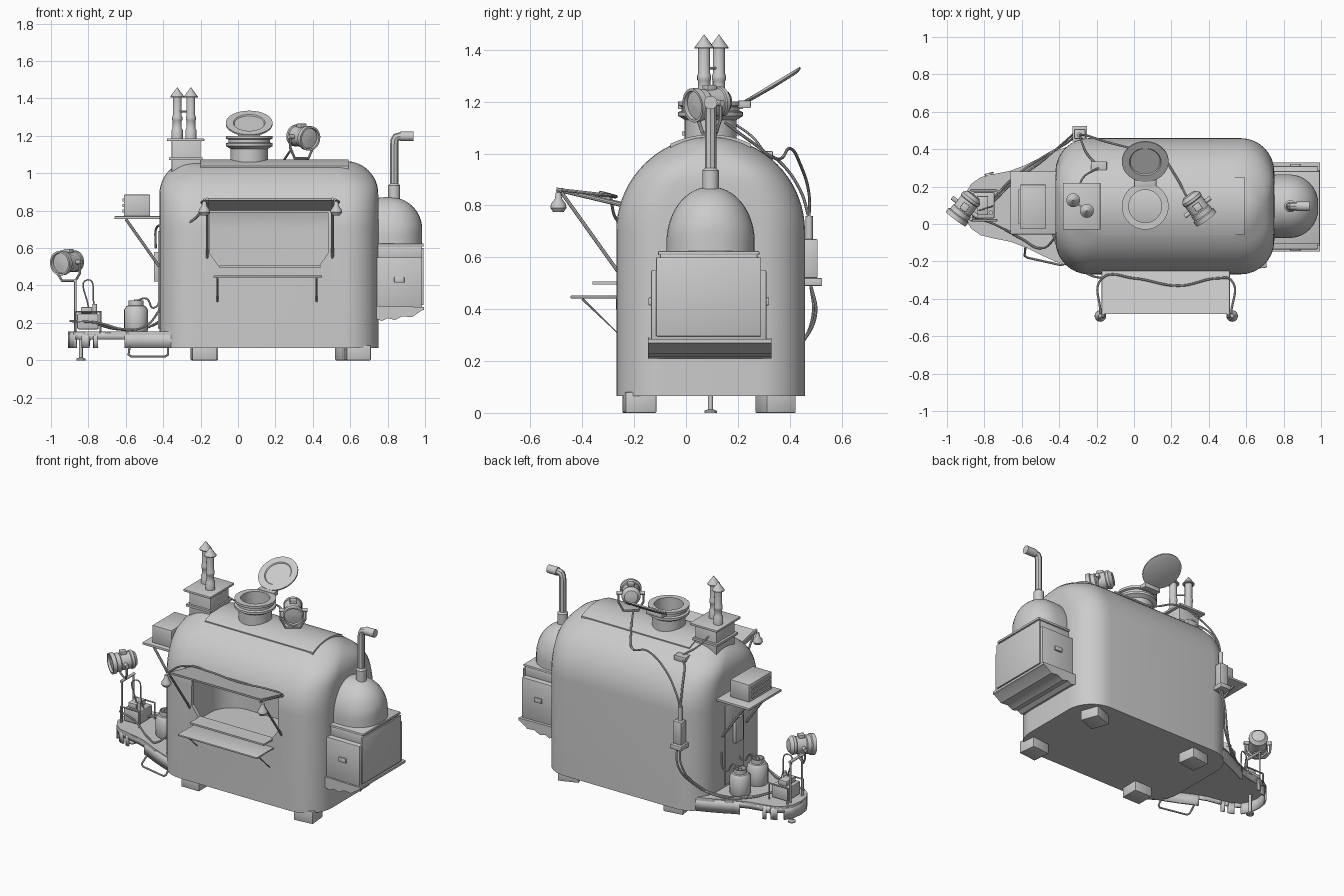
import bpy, bmesh, math
from mathutils import Vector as V, Matrix

CY = 0.095  # centre line of the whole wagon in y


def finish(name, bm):
    bmesh.ops.remove_doubles(bm, verts=bm.verts, dist=1e-5)
    bmesh.ops.recalc_face_normals(bm, faces=bm.faces)
    me = bpy.data.meshes.new(name)
    bm.to_mesh(me)
    bm.free()
    ob = bpy.data.objects.new(name, me)
    bpy.context.collection.objects.link(ob)
    return ob


def box(name, lo, hi, bevel=0.0, rz=0.0):
    lo, hi = V(lo), V(hi)
    bm = bmesh.new()
    bmesh.ops.create_cube(bm, size=1, matrix=Matrix.Translation((lo + hi) / 2)
                          @ Matrix.Rotation(rz, 4, 'Z') @ Matrix.Diagonal((*(hi - lo), 1)))
    if bevel:
        bmesh.ops.bevel(bm, geom=bm.edges[:], offset=bevel, segments=2, profile=0.5, affect='EDGES')
    return finish(name, bm)


def rings(name, loops, caps=True):
    bm = bmesh.new()
    rows = [[bm.verts.new(p) for p in loop] for loop in loops]
    n = len(rows[0])
    for a, b in zip(rows, rows[1:]):
        for i in range(n):
            j = (i + 1) % n
            bm.faces.new((a[i], a[j], b[j], b[i]))
    if caps:
        bm.faces.new(rows[0][::-1])
        bm.faces.new(rows[-1])
    return finish(name, bm)


def lathe(name, origin, axis, profile, n=24, caps=True):
    m = V((0, 0, 1)).rotation_difference(V(axis)).to_matrix()
    ang = [2 * math.pi * i / n for i in range(n)]
    return rings(name, [[V(origin) + m @ V((max(r, 1e-4) * math.cos(a), max(r, 1e-4) * math.sin(a), z))
                         for a in ang] for r, z in profile], caps)


def rod(name, p, q, r, n=12):
    return lathe(name, p, V(q) - V(p), [(r, 0), (r, (V(q) - V(p)).length)], n)


def prism(name, pts, axis, lo, hi):
    def put(p, t):
        return {'x': (t, *p), 'y': (p[0], t, p[1]), 'z': (*p, t)}[axis]
    return rings(name, [[put(p, t) for p in pts] for t in (lo, hi)])


def cable(name, pts, r=0.006, smooth=True):
    cu = bpy.data.curves.new(name, 'CURVE')
    cu.dimensions, cu.bevel_depth, cu.bevel_resolution, cu.use_fill_caps = '3D', r, 2, True
    sp = cu.splines.new('BEZIER')
    sp.bezier_points.add(len(pts) - 1)
    sp.resolution_u = 8 if smooth else 1
    for b, p in zip(sp.bezier_points, pts):
        b.co = p
        b.handle_left_type = b.handle_right_type = 'AUTO' if smooth else 'VECTOR'
    tmp = bpy.data.objects.new(name + "_path", cu)
    bpy.context.collection.objects.link(tmp)
    me = bpy.data.meshes.new_from_object(tmp.evaluated_get(bpy.context.evaluated_depsgraph_get()))
    bpy.data.objects.remove(tmp)
    ob = bpy.data.objects.new(name, me)
    bpy.context.collection.objects.link(ob)


def shell(name, cx, a, b, r, z0, zb, za, top):
    """Rounded plan walls closing into an arch (from zb) with rounded ends (from za)."""
    loops = []
    for z in [z0, zb] + [zb + (top - zb) * math.sin(math.pi / 2 * k / 18) for k in range(1, 19)]:
        hb = b * math.sqrt(max(0, 1 - (max(0, z - zb) / (top - zb)) ** 2)) + 0.002
        e = top - za
        ha = a - e * (1 - math.sqrt(max(0, 1 - (max(0, z - za) / e) ** 2)))
        rr = min(r, hb * 0.99, ha * 0.99)
        loop = []
        for q, (sx, sy) in enumerate([(1, 1), (-1, 1), (-1, -1), (1, -1)]):
            for k in range(9):
                t = math.pi / 2 * (q + k / 8)
                loop.append((cx + sx * (ha - rr) + rr * math.cos(t), CY + sy * (hb - rr) + rr * math.sin(t), z))
        loops.append(loop)
    return rings(name, loops)


# main arched body, hollowed, with the serving window cut through the front
body = shell("body", 0.165, 0.585, 0.362, 0.18, 0.065, 0.7, 0.89, 1.065)
room = shell("room_cutter", 0.165, 0.56, 0.337, 0.16, 0.25, 0.7, 0.88, 1.035)
window = prism("window_cutter", [(-0.15, 0.57), (-0.1, 0.5), (0.43, 0.5), (0.48, 0.57), (0.48, 0.79), (-0.15, 0.79)],
               'y', -0.4, 0.0)
bpy.context.view_layer.objects.active = body
for cutter in (room, window):
    cutter.hide_render = True
    mod = body.modifiers.new("cut", 'BOOLEAN')
    mod.object, mod.operation, mod.solver = cutter, 'DIFFERENCE', 'EXACT'
    bpy.ops.object.modifier_apply(modifier=mod.name)
    bpy.data.objects.remove(cutter)

# curved roof sheet
ys = [-0.155 + 0.31 * i / 12 for i in range(13)]
arc = [(CY + y, 0.7 + 0.365 * math.sqrt(1 - (y / 0.362) ** 2)) for y in ys]
prism("roof_sheet", [(y, z + 0.008) for y, z in arc] + [(y, z - 0.01) for y, z in arc[::-1]], 'x', -0.2, 0.59)

# feet
for i, (x, y, r) in enumerate([(-0.18, -0.185, 0), (-0.18, 0.345, 0.15), (0.64, -0.18, 0.1), (0.6, 0.345, 0.35)]):
    box(f"foot_{i}", (x - 0.065, y - 0.06, 0), (x + 0.065, y + 0.06, 0.08), 0.004, r)

# roof hatch with open lid
lathe("hatch_collar", (0.06, CY, 0), (0, 0, 1), [(0.088, 1.03), (0.1, 1.03), (0.1, 1.13), (0.125, 1.145), (0.125, 1.16),
      (0.112, 1.165), (0.112, 1.18), (0.125, 1.185), (0.125, 1.2), (0.088, 1.2), (0.088, 1.03)], 32, False)
tilt = V((0, -0.515, 0.857))
lathe("hatch_lid", (0.06, 0.335, 1.265), tilt, [(0, -0.012), (0.1, -0.01), (0.125, -0.003), (0.125, 0.006), (0.085, 0.006),
      (0.08, 0.0), (0, 0.0)], 32)
box("hatch_hinge", (0.0, 0.2, 1.175), (0.12, 0.25, 1.205), 0.005)

# chimney box with two capped flues
box("chimney_base", (-0.355, 0.0, 0.97), (-0.2, 0.19, 1.18), 0.003)
box("chimney_flashing", (-0.37, -0.015, 1.07), (-0.19, 0.205, 1.085))
box("chimney_top", (-0.38, -0.03, 1.172), (-0.18, 0.22, 1.186), 0.003)
for i, (x, y) in enumerate([(-0.325, 0.127), (-0.252, 0.07)]):
    lathe(f"flue_{i}", (x, y, 0), (0, 0, 1), [(0.03, 1.18), (0.03, 1.23), (0.024, 1.24), (0.024, 1.28), (0.027, 1.285),
          (0.027, 1.3), (0.023, 1.31), (0.023, 1.41)], 16)
    lathe(f"flue_cap_{i}", (x, y, 1.405), (0, 0, 1), [(0.037, 0), (0.037, 0.005), (0.0, 0.055)], 16)
rod("flue_tie", (-0.325, 0.127, 1.33), (-0.252, 0.07, 1.33), 0.005)


# spotlights
def spotlight(name, c, d, drop):
    c, d = V(c), V(d).normalized()
    lathe(name + "_barrel", c, d, [(0.0, -0.085), (0.04, -0.08), (0.052, -0.065), (0.058, -0.06), (0.058, -0.045), (0.054, -0.04),
          (0.054, 0.02), (0.058, 0.025), (0.058, 0.05), (0.066, 0.055), (0.066, 0.08), (0.056, 0.08), (0.054, 0.065), (0, 0.072)])
    s = d.cross(V((0, 0, 1))).normalized()
    dn = V((0, 0, -1))
    cable(name + "_yoke", [c + s * 0.075, c + s * 0.075 + dn * 0.06, c + s * 0.045 + dn * drop, c - s * 0.045 + dn * drop,
          c - s * 0.075 + dn * 0.06, c - s * 0.075], 0.007, False)
    rod(name + "_pivot", c + s * 0.085, c - s * 0.085, 0.012)
    box(name + "_box", c + V((-0.02, -0.02, 0.045)), c + V((0.02, 0.02, 0.07)), 0.003, math.atan2(d.y, d.x))


spotlight("roof_spotlight", (0.34, 0.09, 1.195), (0.58, -0.8, -0.12), 0.115)
spotlight("deck_spotlight", (-0.905, 0.09, 0.525), (-0.6, -0.8, -0.08), 0.1)
for i, y in enumerate((0.03, 0.15)):
    rod(f"spotlight_post_{i}", (-0.87, y, 0.15), (-0.87, y, 0.43), 0.006)
rod("spotlight_crossbar", (-0.87, 0.02, 0.425), (-0.87, 0.16, 0.425), 0.009)

# bread-oven style annex on the right
box("oven_body", (0.72, -0.135, 0.28), (0.985, 0.31, 0.55), 0.006)
box("oven_upper", (0.72, -0.1, 0.54), (0.985, 0.275, 0.61), 0.003)
box("oven_top_slab", (0.72, -0.108, 0.608), (0.992, 0.283, 0.624), 0.004)
box("oven_door", (0.98, -0.115, 0.295), (0.993, 0.29, 0.6), 0.004)
prism("oven_tray", [(0.73, 0.29), (0.73, 0.225), (0.77, 0.21), (0.8, 0.225), (0.84, 0.215), (0.88, 0.235), (0.93, 0.23), (0.98, 0.265),
      (0.995, 0.27), (0.995, 0.285)], 'y', -0.147, 0.33)
for s in (-1, 1):
    y = CY - 0.007 + s * 0.225
    box(f"oven_latch_{s}", (0.835, y - 0.008, 0.415), (0.89, y + 0.008, 0.445), 0.004)
shell("oven_dome", 0.8, 0.185, 0.168, 0.155, 0.6, 0.66, 0.7, 0.872)
lathe("stovepipe_sleeve", (0.835, CY, 0), (0, 0, 1), [(0.032, 0.83), (0.032, 0.935), (0.022, 0.945)], 20)
bend = [(0.835, CY, 0.9), (0.835, CY, 1.15), (0.837, CY, 1.175), (0.845, CY, 1.192), (0.865, CY, 1.197), (0.935, CY, 1.197)]
cable("stovepipe", bend, 0.022, False)
rod("stovepipe_end", (0.87, CY, 1.197), (0.938, CY, 1.197), 0.026, 16)

# awning with struts and hanging lamps
prism("awning", [(-0.25, 0.8), (-0.48, 0.855), (-0.482, 0.868), (-0.25, 0.815)], 'x', -0.165, 0.505)
for i, x in enumerate((-0.165, 0.505)):
    cable(f"awning_arm_{i}", [(x, -0.24, 0.8), (x, -0.5, 0.862)], 0.008, False)
    cable(f"awning_strut_{i}", [(x, -0.48, 0.85), (x, -0.255, 0.535)], 0.007, False)
    lathe(f"hanging_lamp_{i}", (x + (0.02 if i else -0.015), -0.492, 0), (0, 0, 1), [(0.02, 0.775), (0.031, 0.79), (0.029, 0.805),
          (0.014, 0.825), (0.01, 0.85), (0.0, 0.855)], 16)
cable("awning_cable", [(-0.18, -0.48, 0.86), (-0.17, -0.29, 0.835), (0.0, -0.29, 0.84), (0.24, -0.33, 0.85), (0.45, -0.29, 0.84),
      (0.52, -0.3, 0.84), (0.52, -0.48, 0.86)])
cable("window_cable", [(-0.17, -0.29, 0.83), (-0.24, -0.27, 0.75), (-0.37, -0.18, 0.7), (-0.435, -0.05, 0.71), (-0.44, 0.0, 0.6)])

# serving counter and sill
box("sill", (-0.1, -0.36, 0.495), (0.44, -0.25, 0.506))
box("counter", (-0.13, -0.445, 0.442), (0.45, -0.25, 0.452), 0.002)
for i, x in enumerate((-0.11, 0.42)):
    cable(f"counter_bracket_{i}", [(x, -0.4, 0.44), (x, -0.265, 0.31), (x, -0.265, 0.44)], 0.005, False)

# left end shelf carrying a vented box, door panel and fuse box
box("shelf", (-0.66, -0.055, 0.755), (-0.4, 0.28, 0.77), 0.002)
box("vented_box", (-0.61, -0.025, 0.77), (-0.47, 0.21, 0.885), 0.004)
for k in range(3):
    box(f"vent_slat_{k}", (-0.618, 0.0, 0.79 + k * 0.03), (-0.6, 0.185, 0.805 + k * 0.03))
for i, y in enumerate((-0.03, 0.22)):
    cable(f"shelf_brace_{i}", [(-0.6, y, 0.755), (-0.42, y, 0.5)], 0.008, False)
box("end_door", (-0.428, 0.0, 0.17), (-0.41, 0.2, 0.69), 0.004)
box("fuse_box", (-0.45, 0.04, 0.42), (-0.42, 0.12, 0.58), 0.004)

# tapered deck with notched skirt
half = [(-0.34, 0.325), (-0.42, 0.295), (-0.5, 0.26), (-0.58, 0.22), (-0.66, 0.19), (-0.75, 0.172), (-0.82, 0.155), (-0.87, 0.12),
        (-0.9, 0.07), (-0.91, 0.0)]
outline = [(x, CY + y) for x, y in half] + [(x, CY - y) for x, y in half[-2::-1]]
prism("deck", outline, 'z', 0.135, 0.155)
bm = bmesh.new()
for (x0, y0), (x1, y1) in zip(outline, outline[1:]):
    for k in range(3):
        p, q = V((x0, y0, 0)).lerp(V((x1, y1, 0)), k / 3), V((x0, y0, 0)).lerp(V((x1, y1, 0)), (k + 1) / 3)
        m = (p.x + q.x) / 2
        zb = 0.11 if -0.75 < m < -0.6 or -0.87 < m < -0.83 or -0.8 < m < -0.775 else 0.065
        bm.faces.new([bm.verts.new((v.x, v.y, z)) for v, z in ((p, 0.15), (q, 0.15), (q, zb), (p, zb))])
skirt = finish("deck_skirt", bm)
skirt.modifiers.new("thickness", 'SOLIDIFY').thickness = 0.012
lathe("deck_jack", (-0.84, CY, 0), (0, 0, 1), [(0.024, 0), (0.024, 0.008), (0.01, 0.014), (0.01, 0.14)], 16)
cable("step_loop", [(-0.58, -0.12, 0.07), (-0.585, -0.17, 0.03), (-0.57, -0.18, 0.02), (-0.39, -0.22, 0.02), (-0.375, -0.215, 0.03),
      (-0.375, -0.18, 0.07)], 0.006, False)

# gas cans
for i, y in enumerate((0.03, 0.21)):
    lathe(f"gas_can_{i}", (-0.545, y, 0.155), (0, 0, 1), [(0.06, 0), (0.064, 0.008), (0.064, 0.115), (0.05, 0.135), (0.04, 0.138),
          (0.04, 0.165), (0.034, 0.165), (0.034, 0.142), (0.0, 0.142)], 20)
    rod(f"gas_valve_{i}", (-0.545, y, 0.29), (-0.545, y, 0.325), 0.01)
    cable(f"gas_hose_{i}", [(-0.545, y, 0.315), (-0.49, y, 0.33), (-0.45, y + 0.01, 0.28), (-0.42, y + 0.02, 0.4)], 0.005)

# generator
box("generator", (-0.86, 0.03, 0.165), (-0.745, 0.17, 0.25), 0.008)
box("generator_engine", (-0.84, 0.05, 0.25), (-0.78, 0.15, 0.285), 0.006)
rod("generator_exhaust", (-0.765, 0.06, 0.24), (-0.765, 0.06, 0.3), 0.012)
for i, y in enumerate((0.02, 0.18)):
    cable(f"generator_frame_{i}", [(-0.87, y, 0.155), (-0.87, y, 0.26), (-0.735, y, 0.26), (-0.735, y, 0.155)], 0.006, False)
cable("generator_lead", [(-0.8, 0.08, 0.28), (-0.805, 0.08, 0.43), (-0.77, 0.09, 0.3), (-0.75, 0.1, 0.22)], 0.004)
cable("deck_cable", [(-0.9, 0.05, 0.21), (-0.75, 0.0, 0.2), (-0.6, -0.08, 0.165), (-0.5, -0.13, 0.18), (-0.41, -0.06, 0.28)])

# rear switch box, roof socket and wiring
box("switch_box", (-0.32, 0.455, 0.52), (-0.26, 0.508, 0.67), 0.005)
box("switch_box_base", (-0.33, 0.44, 0.49), (-0.25, 0.525, 0.52), 0.004)
rod("switch_conduit", (-0.29, 0.475, 0.66), (-0.29, 0.475, 0.76), 0.014)
box("roof_socket", (-0.23, 0.275, 0.975), (-0.145, 0.335, 1.01), 0.004)
cable("roof_light_cable", [(0.28, 0.15, 1.12), (0.22, 0.26, 1.04), (0.15, 0.35, 0.98), (0.0, 0.4, 1.02), (-0.15, 0.44, 0.96),
      (-0.26, 0.475, 0.84), (-0.29, 0.475, 0.75)])
cable("socket_cable", [(-0.19, 0.31, 1.0), (-0.24, 0.36, 0.97), (-0.28, 0.44, 0.86), (-0.29, 0.475, 0.75)])
cable("chimney_cable", [(-0.3, 0.18, 1.12), (-0.27, 0.25, 1.07), (-0.19, 0.3, 1.01)], 0.005)
for i, o in enumerate((0, 0.02)):
    cable(f"supply_cable_{i}", [(-0.29 + o, 0.48, 0.5), (-0.31 + o, 0.49 + o / 2, 0.38), (-0.37 + o, 0.44, 0.26), (-0.5, 0.33 + o, 0.17),
          (-0.64, 0.23 + o, 0.165), (-0.75, 0.12 + o, 0.19)])

# smooth shading with sharp edges kept
bpy.ops.object.select_all(action='SELECT')
bpy.context.view_layer.objects.active = body
bpy.ops.object.shade_smooth_by_angle(angle=math.radians(35))
